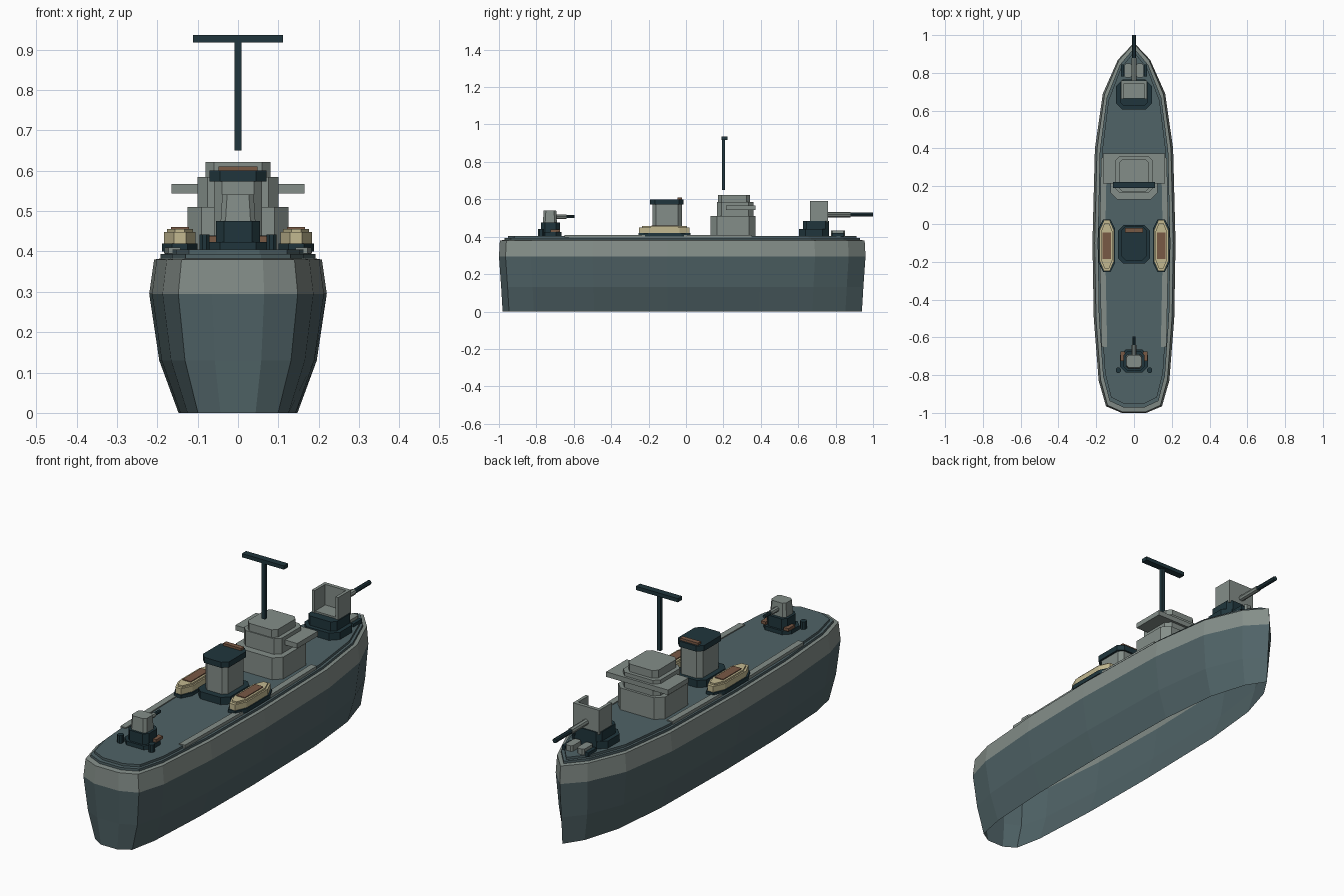
import bpy, bmesh, math

old = bpy.data.objects.get("Cube")
if old:
    bpy.data.objects.remove(old)


def material(name, r, g, b):
    m = bpy.data.materials.new(name)
    m.use_nodes = True
    m.diffuse_color = (r, g, b, 1)
    m.node_tree.nodes["Principled BSDF"].inputs["Base Color"].default_value = (r, g, b, 1)
    return m


teal = material("slate_teal", .08, .125, .135)
grey = material("light_grey", .23, .27, .25)
dark = material("dark_navy", .014, .036, .045)
cream = material("cream", .54, .48, .28)
brown = material("rust_brown", .19, .10, .06)


def finish(name, bm, *mats):
    bmesh.ops.recalc_face_normals(bm, faces=bm.faces)
    mesh = bpy.data.meshes.new(name)
    bm.to_mesh(mesh)
    bm.free()
    for m in mats:
        mesh.materials.append(m)
    ob = bpy.data.objects.new(name, mesh)
    bpy.context.collection.objects.link(ob)
    return ob


def loft(name, rings, mats, bottom=True, top=True, rule=None):
    """Join closed rings of points into a skin, with optional end caps."""
    bm = bmesh.new()
    loops = [[bm.verts.new(p) for p in ring] for ring in rings]
    n = len(loops[0])
    for a, b in zip(loops, loops[1:]):
        for i in range(n):
            j = (i + 1) % n
            bm.faces.new((a[i], a[j], b[j], b[i]))
    if bottom:
        bm.faces.new(loops[0][::-1])
    if top:
        bm.faces.new(loops[-1])
    if rule:
        for f in bm.faces:
            f.material_index = rule(f.calc_center_median())
    return finish(name, bm, *mats)


def block(name, x, y, z, mat, cut=0.0, cut_y=None, taper=0.0):
    """Box from ranges, with chamfered upright corners and an optional narrower top."""
    cy = cut if cut_y is None else cut_y

    def ring(h, t):
        x0, x1, y0, y1 = x[0] + t, x[1] - t, y[0] + t, y[1] - t
        if not cut:
            pts = [(x0, y0), (x1, y0), (x1, y1), (x0, y1)]
        else:
            pts = [(x0 + cut, y0), (x1 - cut, y0), (x1, y0 + cy), (x1, y1 - cy),
                   (x1 - cut, y1), (x0 + cut, y1), (x0, y1 - cy), (x0, y0 + cy)]
        return [(px, py, h) for px, py in pts]
    return loft(name, [ring(z[0], 0), ring(z[1], taper)], [mat])


def pair(name, x, y, z, mat, **kw):
    block("left_" + name, x, y, z, mat, **kw)
    block("right_" + name, (-x[1], -x[0]), y, z, mat, **kw)


def barrel(name, y0, y1, z, r, mat):
    ring = [(r * math.cos(a), r * math.sin(a)) for a in [math.tau * i / 8 for i in range(8)]]
    loft(name, [[(px, y, z + pz) for px, pz in ring] for y in (y0, y1)], [mat])


# Hull: half outline from stern to stem, lofted upward, open underneath
half = [(.065, -1), (.148, -.965), (.187, -.83), (.213, -.5), (.22, -.1),
        (.207, .4), (.165, .69), (.085, .87)]
outline = half + [(0, .96)] + [(-x, y) for x, y in reversed(half)]


def hull_ring(sx, sy, z):
    return [(x * sx, (y + .02) * sy - .02, z) for x, y in outline]


loft("hull", [hull_ring(.67, .98, 0), hull_ring(.887, .988, .13), hull_ring(1, 1, .295),
              hull_ring(.945, .995, .38), hull_ring(.86, .965, .383)],
     [teal, grey], bottom=False, top=False, rule=lambda c: int(c.z > .29))

# Stepped deck
loft("deck_edge", [hull_ring(.875, .97, .38), hull_ring(.875, .97, .394)], [teal])
loft("deck", [hull_ring(.82, .95, .394), hull_ring(.82, .95, .405)], [teal])

# Side strips that follow the deck edge
for side, label in ((1, "left"), (-1, "right")):
    edge = [(.172, -.65), (.183, -.1), (.174, .35)]
    path = edge + [(x - .03, y) for x, y in reversed(edge)]
    loft(label + "_deck_strip", [[(side * x, y, z) for x, y in path] for z in (.395, .41)], [grey])

# Bridge
block("bridge_house", (-.125, .125), (.13, .372), (.405, .51), grey, cut=.035)
block("bridge_upper", (-.1, .1), (.165, .36), (.51, .585), grey, cut=.025)
block("bridge_roof", (-.08, .08), (.17, .343), (.585, .622), grey, cut=.02)
block("bridge_wings", (-.165, .165), (.215, .372), (.543, .567), grey)

# Mast with crossbar
block("mast", (-.009, .009), (.192, .208), (.65, .935), dark)
block("mast_crossbar", (-.112, .112), (.19, .222), (.918, .936), dark)

# Funnel
block("funnel_base", (-.085, .085), (-.21, -.005), (.405, .44), dark, cut=.03)
block("funnel", (-.06, .06), (-.18, -.022), (.44, .575), grey, cut=.02)
block("funnel_cap", (-.07, .07), (-.192, -.013), (.573, .6), dark, cut=.025)
block("funnel_vent", (-.048, .048), (-.045, -.022), (.6, .611), brown)

# Lifeboats on cradles
pair("boat_cradle", (.1, .188), (-.255, .025), (.4, .42), dark, cut=.025, cut_y=.05)
pair("lifeboat", (.105, .183), (-.25, .02), (.42, .448), cream, cut=.024, cut_y=.055)
pair("lifeboat_rim", (.112, .176), (-.235, .005), (.448, .456), cream, cut=.02, cut_y=.05)
pair("lifeboat_cover", (.122, .166), (-.185, -.045), (.456, .46), brown)

# Bow gun with a shield open toward the stern
block("bow_gun_base", (-.095, .095), (.605, .765), (.405, .44), dark, cut=.035)
block("bow_gun_mount", (-.075, .075), (.625, .765), (.44, .485), dark, cut=.02)
block("bow_gun_floor", (-.055, .055), (.665, .745), (.485, .493), grey)
block("bow_shield_front", (-.07, .07), (.742, .76), (.475, .592), grey)
pair("bow_shield_side", (.055, .07), (.662, .742), (.475, .592), grey)
barrel("bow_gun_jacket", .74, .88, .518, .014, grey)
barrel("bow_gun_barrel", .87, 1, .518, .011, dark)

# Fittings near the bow
pair("bow_locker", (.012, .05), (.775, .85), (.405, .432), grey, cut=.008)
pair("bow_bollard", (.053, .07), (.78, .845), (.4, .42), dark)

# Stern gun
block("stern_gun_base", (-.075, .075), (-.785, -.665), (.405, .424), dark, cut=.03)
block("stern_gun_mount", (-.055, .055), (-.775, -.675), (.424, .475), dark, cut=.02)
block("stern_turret", (-.043, .043), (-.765, -.69), (.475, .541), grey, cut=.012, taper=.004)
barrel("stern_gun_jacket", -.7, -.64, .507, .012, grey)
barrel("stern_gun_barrel", -.645, -.595, .507, .008, dark)
pair("stern_ammo_box", (.048, .072), (-.725, -.675), (.424, .438), brown)
pair("stern_bollard", (.07, .096), (-.79, -.76), (.405, .442), dark, cut=.008)
